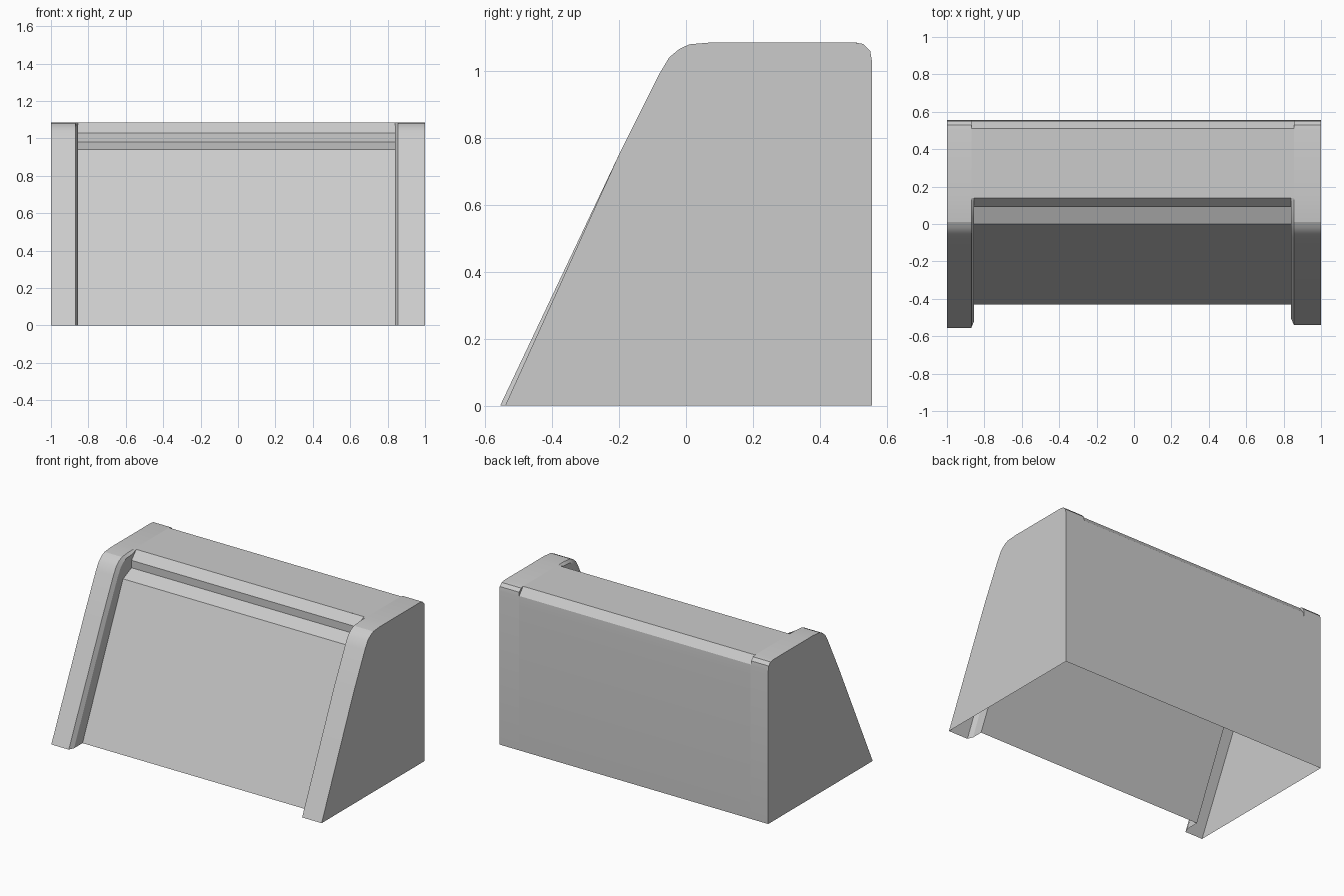
import bpy, bmesh
from math import radians
from mathutils import Vector

cube = bpy.data.objects.get("Cube")
if cube:
    bpy.data.objects.remove(cube, do_unlink=True)

grey = bpy.data.materials.new("plain grey")
grey.use_nodes = True
grey.diffuse_color = (0.6, 0.6, 0.6, 1)
grey.node_tree.nodes["Principled BSDF"].inputs["Base Color"].default_value = (0.6, 0.6, 0.6, 1)

TOP, BACK = 1.085, 0.555
CENTRE = Vector((0, 0.1, 0.4))

# Profiles as (y, z), front to back
JOIN = (0.14, TOP)
CURVE = [(-0.2, 0.75), (-0.08, 0.99), (-0.05, 1.04), (-0.02, 1.065), (0.01, 1.079), (0.08, TOP)]
REAR_ROUND = [JOIN, (0.5, TOP), (0.53, 1.08), (0.55, 1.06), (BACK, 1.03), (BACK, 0)]
PANEL = [(-0.43, 0), (0, 0.94), (0.09, 0.98), (0.09, 1.03), JOIN]
REAR_LIP = [JOIN, (0.51, TOP), (0.55, 1.035), (BACK, 0.965), (BACK, 0)]


def face(bm, points):
    bm.faces.new([bm.verts.new(p) for p in points])


def at(x, profile):
    return [(x, y, z) for y, z in profile]


def loft(bm, a, b):
    """Bridge two point rows of equal length."""
    for i in range(len(a) - 1):
        face(bm, [a[i], a[i + 1], b[i + 1], b[i]])


def finish(bm, name):
    """Weld, turn the surface outwards and make the object."""
    bmesh.ops.remove_doubles(bm, verts=bm.verts, dist=0.0005)
    bmesh.ops.recalc_face_normals(bm, faces=bm.faces)
    out = sum(f.normal.dot(f.calc_center_median() - CENTRE) * f.calc_area() for f in bm.faces)
    if out < 0:
        bmesh.ops.reverse_faces(bm, faces=bm.faces)
    mesh = bpy.data.meshes.new(name)
    bm.to_mesh(mesh)
    bm.free()
    mesh.materials.append(grey)
    obj = bpy.data.objects.new(name, mesh)
    bpy.context.collection.objects.link(obj)
    bpy.ops.object.select_all(action="DESELECT")
    obj.select_set(True)
    bpy.context.view_layer.objects.active = obj
    bpy.ops.object.shade_smooth_by_angle(angle=radians(20))


def pillar(name, side, edge, inner, foot):
    """Hollow end with a rounded front rail, open underneath."""
    front = [(foot, 0)] + CURVE + [JOIN]
    inset = [(foot + 0.035, 0)] + [(y + 0.025, z - 0.015) for y, z in CURVE] + [JOIN]
    bm = bmesh.new()
    face(bm, at(side, front + REAR_ROUND[1:]))             # outer side
    loft(bm, at(side, front), at(edge, front))             # front rail
    loft(bm, at(edge, front), at(inner, inset))            # inner bevel
    face(bm, at(inner, inset + PANEL[-2::-1]))             # inner wall
    loft(bm, at(side, REAR_ROUND), at(edge, REAR_ROUND))   # top and back
    face(bm, at(edge, REAR_ROUND[1:-1] + REAR_LIP[-2:0:-1]))  # rear notch end
    finish(bm, name)


# Left and right ends differ slightly in width and foot position
pillar("right_end", -1, -0.87, -0.855, -0.555)
pillar("left_end", 1, 0.855, 0.84, -0.54)

# Sloping front panel with stepped top edge
bm = bmesh.new()
loft(bm, at(-0.855, PANEL), at(0.84, PANEL))
finish(bm, "front_panel")

# Flat top, chamfered rear edge and back wall
bm = bmesh.new()
loft(bm, at(-0.87, REAR_LIP), at(0.855, REAR_LIP))
finish(bm, "top_and_back")
